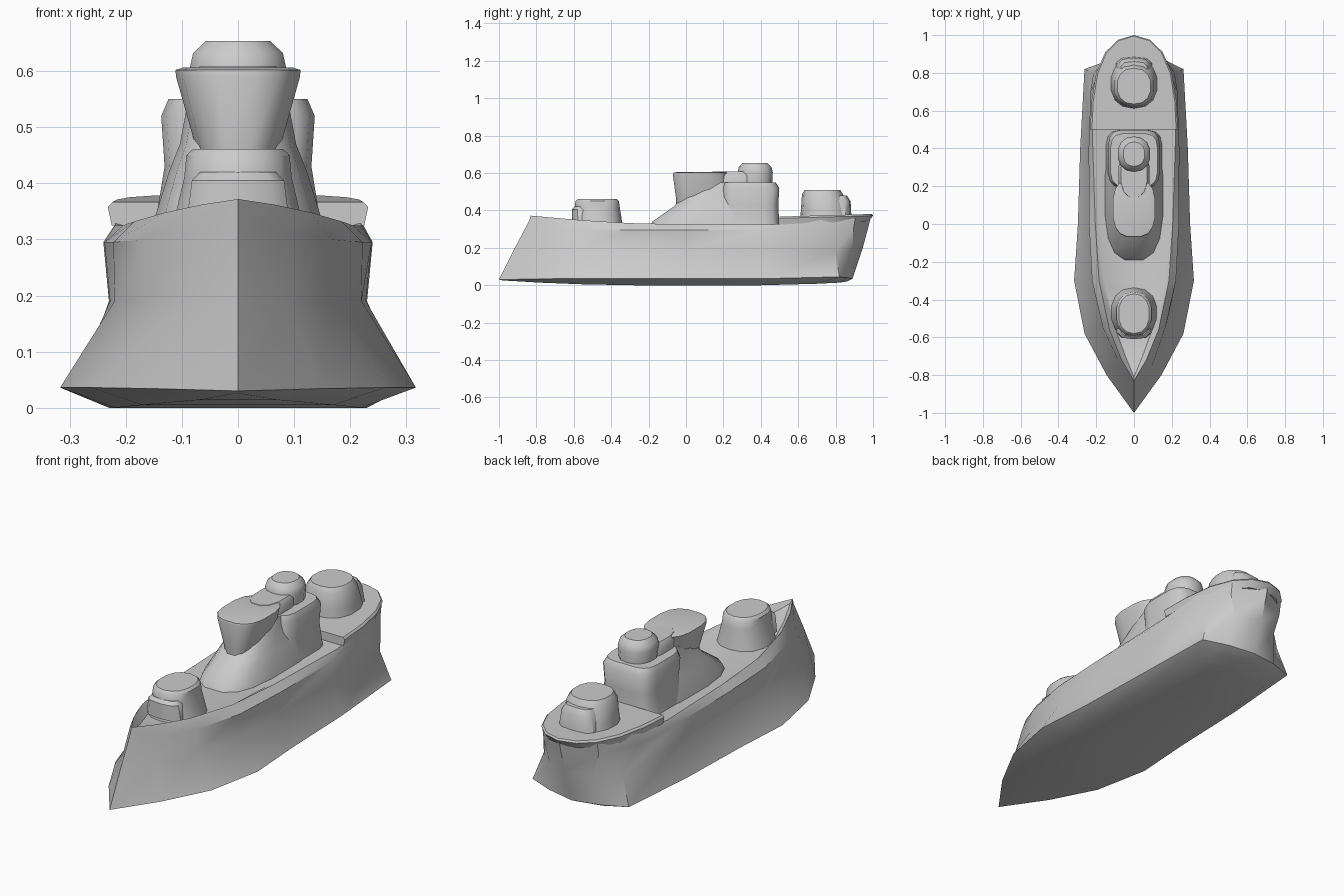
import bpy, bmesh, math


def finish(name, bm, angle):
    bmesh.ops.remove_doubles(bm, verts=bm.verts, dist=0.0005)
    bmesh.ops.recalc_face_normals(bm, faces=bm.faces)
    me = bpy.data.meshes.new(name)
    bm.to_mesh(me)
    bm.free()
    ob = bpy.data.objects.new(name, me)
    bpy.context.collection.objects.link(ob)
    bpy.ops.object.select_all(action='DESELECT')
    ob.select_set(True)
    bpy.context.view_layer.objects.active = ob
    bpy.ops.object.shade_smooth_by_angle(angle=math.radians(angle))
    return ob


def skin(bm, rings):
    for a, b in zip(rings, rings[1:]):
        n = len(a)
        for i in range(n):
            j = (i + 1) % n
            bm.faces.new((a[i], a[j], b[j], b[i]))


def tower(name, rings, sides=14, power=2.0, angle=40):
    """Stack of rounded rings: (centre y, half width x, half length y, z)."""
    bm = bmesh.new()
    loops = []
    for cy, rx, ry, z in rings:
        loop = []
        for i in range(sides):
            t = 2 * math.pi * (i + 0.5) / sides
            c, s = math.cos(t), math.sin(t)
            x = math.copysign(abs(c) ** (2 / power), c)
            y = math.copysign(abs(s) ** (2 / power), s)
            loop.append(bm.verts.new((rx * x, cy + ry * y, z)))
        loops.append(loop)
    skin(bm, loops)
    bm.faces.new(loops[0])
    bm.faces.new(loops[-1])
    return finish(name, bm, angle)


# Hull waterlines, half breadth only: (x, y, z) from bow to stern
keel = [(0, -0.98, .026), (.07, -.78, .014), (.17, -.55, .005), (.22, -.28, 0), (.23, 0, 0),
        (.23, .4, 0), (.21, .7, .008), (.12, .82, .014), (0, .86, .02)]
chine = [(0, -1, .03), (.145, -.8, .034), (.262, -.58, .036), (.317, -.3, .036), (.297, 0, .035),
         (.285, .4, .035), (.262, .82, .045), (.14, .865, .04), (0, .89, .035)]
waist = [(0, -.915, .2), (.09, -.77, .19), (.165, -.57, .19), (.22, -.3, .19), (.228, 0, .19),
         (.23, .4, .19), (.215, .8, .18), (.12, .89, .19), (0, .945, .2)]
shoulder = [(0, -.838, .345), (.085, -.72, .31), (.165, -.55, .3), (.222, -.3, .295), (.238, 0, .295),
            (.24, .4, .295), (.23, .7, .3), (.15, .895, .3), (0, .975, .31)]
rail = [(0, -.83, .372), (.065, -.72, .362), (.13, -.56, .348), (.185, -.3, .332), (.205, 0, .325),
        (.22, .46, .325), (.21, .72, .35), (.15, .905, .362), (0, .99, .372)]
deck = [(0, -.81, .355), (.045, -.7, .325), (.1, -.55, .31), (.16, -.3, .31), (.18, 0, .318),
        (.2, .47, .32), (.185, .72, .345), (.12, .89, .355), (0, .975, .365)]

bm = bmesh.new()
rings = []
for line in (keel, chine, waist, shoulder, rail, deck):
    pts = line + [(-x, y, z) for x, y, z in line[-2:0:-1]]
    rings.append([bm.verts.new(p) for p in pts])
skin(bm, rings)
for r in (rings[0], rings[-1]):
    n = len(r)
    bm.faces.new((r[0], r[1], r[n - 1]))
    for i in range(1, 7):
        bm.faces.new((r[i], r[i + 1], r[n - i - 1], r[n - i]))
    bm.faces.new((r[7], r[8], r[9]))
finish("hull", bm, 35)

# Raised stern deck, rounded at the rear
bm = bmesh.new()
plan = [(.232, .5), (.225, .65), (.2, .8), (.152, .91), (.085, .975)]
outline = plan + [(0, 1)] + [(-x, y) for x, y in reversed(plan)]
skin(bm, [[bm.verts.new((x * k, .5 + (y - .5) * m, z + .014 * (y - .5) * 2)) for x, y in outline]
          for k, m, z in ((.97, .95, .325), (1, 1, .358), (.96, .99, .367))])
bm.verts.ensure_lookup_table()
bm.faces.new(bm.verts[:11])
bm.faces.new(bm.verts[-11:])
finish("stern_deck", bm, 35)

# Superstructure: sloping skirt, block, flared bridge and cupola
tower("superstructure_skirt", [(.15, .16, .35, .30), (.155, .15, .34, .34),
                               (.19, .125, .26, .42), (.21, .105, .23, .47), (.25, .09, .17, .55)], 16, 2.8)
tower("aft_cabin", [(.34, .15, .16, .32), (.345, .132, .15, .43), (.345, .138, .155, .52),
                    (.34, .125, .14, .55)], 16, 4.5)
tower("bridge", [(.1, .068, .155, .43), (.09, .075, .145, .46), (.08, .112, .152, .59),
                 (.085, .113, .154, .602), (.09, .1, .135, .606)], 16, 2.8)
tower("bridge_neck", [(.26, .08, .14, .52), (.26, .085, .13, .59), (.26, .07, .12, .608)], 12, 2.5)
tower("cupola", [(.37, .08, .09, .53), (.37, .088, .094, .605), (.37, .082, .087, .632),
                 (.37, .058, .065, .654)], 14, 2.2)

# Gun houses fore and aft
tower("front_turret", [(-.47, .125, .135, .30), (-.47, .115, .128, .34), (-.475, .098, .122, .41),
                       (-.475, .094, .116, .45), (-.475, .082, .105, .461)], 14, 2.3)
tower("front_turret_brow", [(-.55, .095, .06, .33), (-.555, .085, .055, .405),
                            (-.55, .07, .045, .42)], 10, 3)
tower("rear_turret", [(.745, .128, .135, .35), (.74, .118, .125, .41), (.73, .108, .11, .485),
                      (.73, .09, .095, .51)], 14, 2.3)
tower("rear_turret_brow", [(.825, .1, .06, .36), (.825, .085, .055, .45), (.815, .07, .045, .48)], 10, 3)
